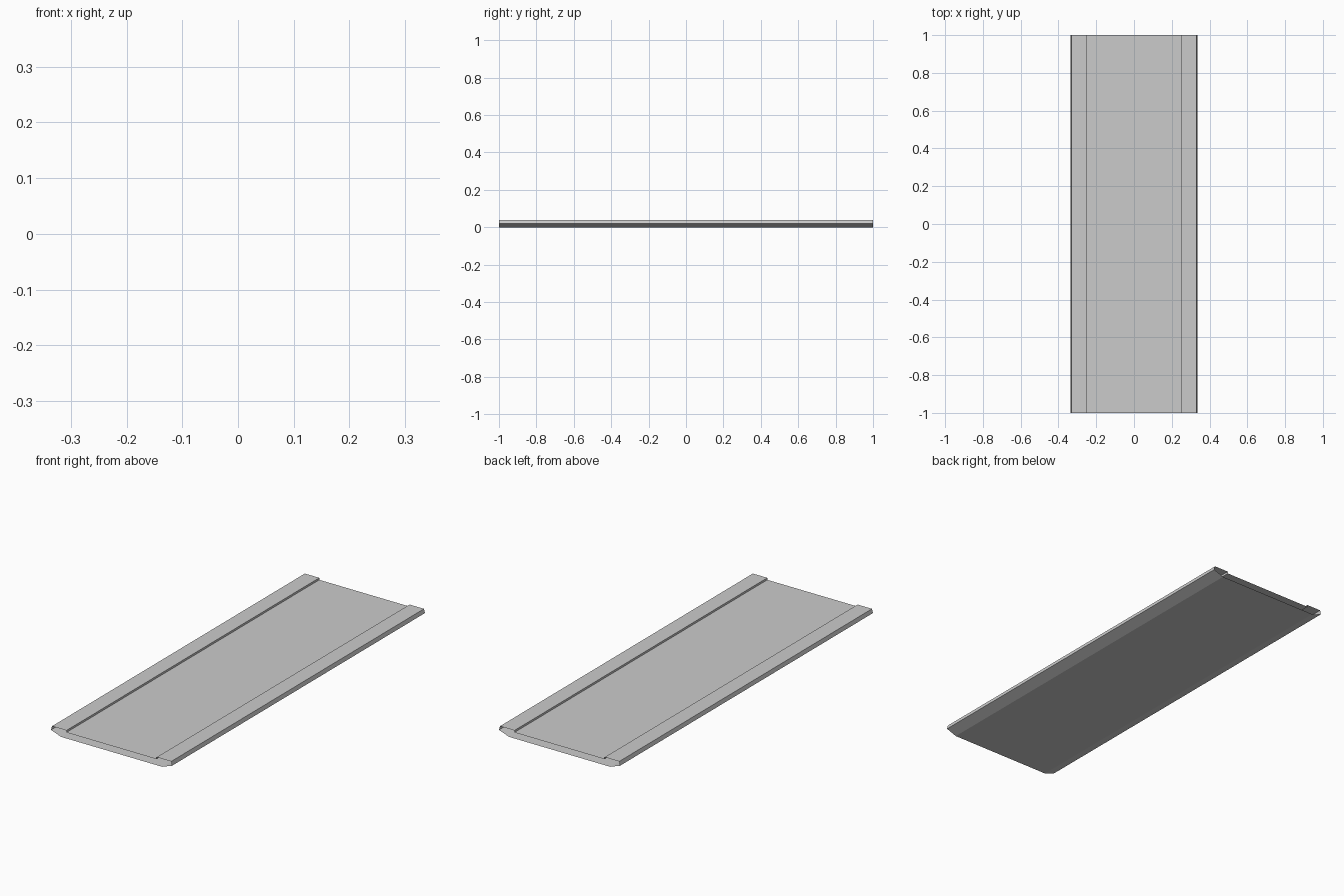
import bpy, bmesh

if "Cube" in bpy.data.objects:
    bpy.data.objects.remove(bpy.data.objects["Cube"])

# Right half of the cross-section (x, z), from the recessed floor round to the underside
half = [(0.25, 0.03), (0.25, 0.04), (0.33, 0.04), (0.335, 0.02), (0.28, 0.0)]
profile = half + [(-x, z) for x, z in reversed(half)]

# Hollow tray panel: closed profile drawn along y, with open ends
bm = bmesh.new()
ring = [bm.verts.new((x, -1, z)) for x, z in profile]
edges = [bm.edges.new((ring[i], ring[(i + 1) % len(ring)])) for i in range(len(ring))]
ext = bmesh.ops.extrude_edge_only(bm, edges=edges)
new_verts = [g for g in ext["geom"] if isinstance(g, bmesh.types.BMVert)]
bmesh.ops.translate(bm, vec=(0, 2, 0), verts=new_verts)

# Make the faces point outwards: the floor must face up
bmesh.ops.recalc_face_normals(bm, faces=bm.faces)
bm.normal_update()
top = max(bm.faces, key=lambda f: f.calc_center_median().z)
if top.normal.z < 0:
    bmesh.ops.reverse_faces(bm, faces=bm.faces)

mesh = bpy.data.meshes.new("tray_panel")
bm.to_mesh(mesh)
bm.free()
bpy.context.collection.objects.link(bpy.data.objects.new("tray_panel", mesh))
